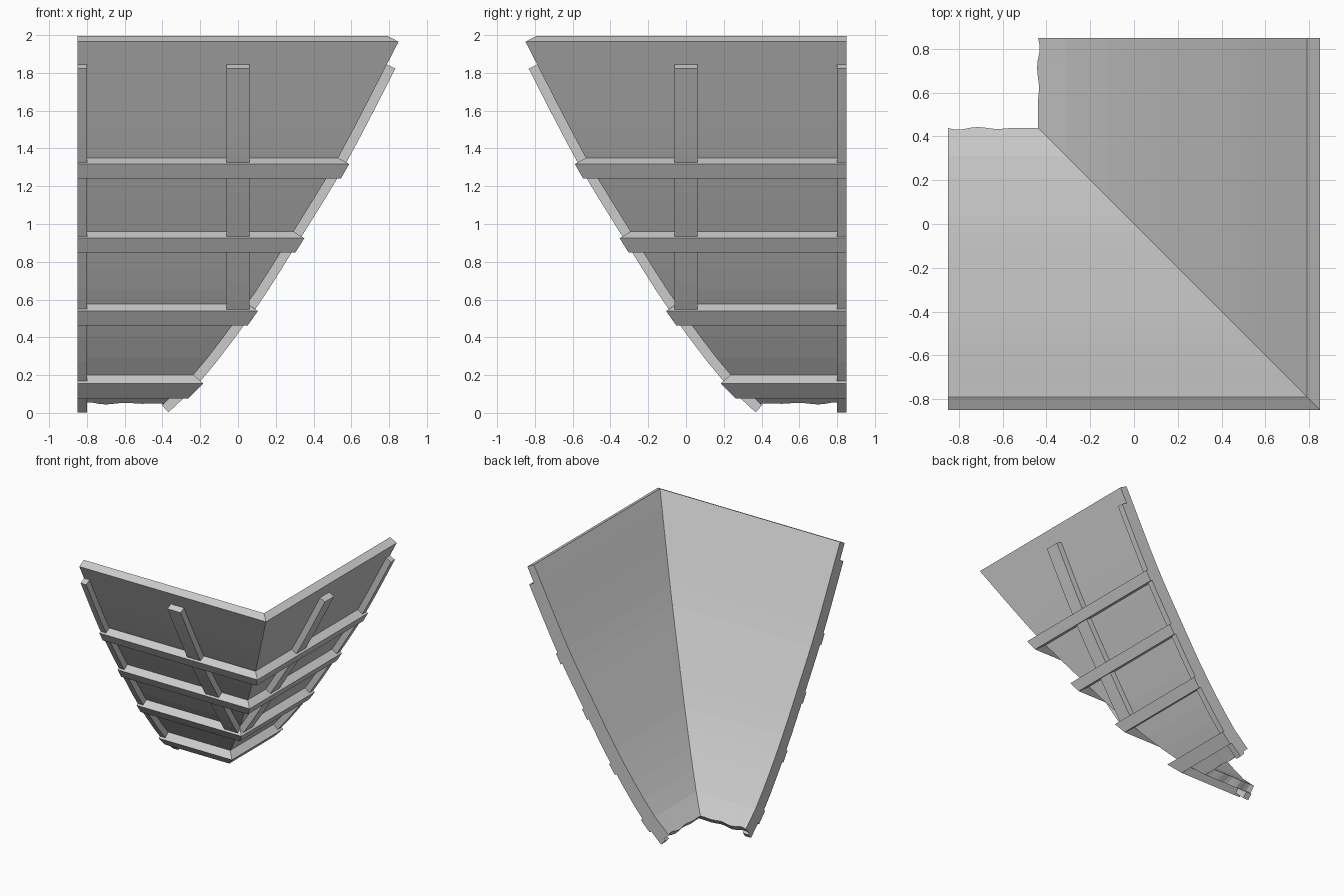
import bpy, bmesh, math
from mathutils import Vector

if "Cube" in bpy.data.objects:
    bpy.data.objects.remove(bpy.data.objects["Cube"])

grey = bpy.data.materials.new("plain grey")
grey.use_nodes = True
grey.diffuse_color = (0.6, 0.6, 0.6, 1)
grey.node_tree.nodes["Principled BSDF"].inputs["Base Color"].default_value = (0.6, 0.6, 0.6, 1)

END = 0.85
# Outer curve of the wall: (height, outward distance)
CURVE = [(0.0, -0.447), (0.042, -0.40), (0.2, -0.235), (0.577, 0.05),
         (0.96, 0.294), (1.35, 0.53), (1.965, 0.85)]


def tangent(i):
    a, b = CURVE[max(i - 1, 0)], CURVE[min(i + 1, len(CURVE) - 1)]
    return (b[1] - a[1]) / (b[0] - a[0])


def reach(z):
    """Smooth outward distance of the wall at height z."""
    i = max(k for k in range(len(CURVE) - 1) if k == 0 or CURVE[k][0] <= z)
    (z0, d0), (z1, d1) = CURVE[i], CURVE[i + 1]
    h = z1 - z0
    s = (z - z0) / h
    return (d0 * (1 + 2 * s) * (1 - s) ** 2 + d1 * s * s * (3 - 2 * s)
            + h * s * (1 - s) * (tangent(i) * (1 - s) - tangent(i + 1) * s))


def offset(z, depth):
    """Point at a perpendicular depth outside the wall curve."""
    slope = (reach(z + 0.01) - reach(z - 0.01)) / 0.02
    normal = Vector((1, -slope)).normalized()
    return Vector((reach(z), z)) + normal * depth


def strip(z0, z1, inner, outer, steps):
    """Closed cross-section that follows the curve between two heights."""
    zs = [z0 + (z1 - z0) * k / steps for k in range(steps + 1)]
    return [offset(z, outer) for z in zs] + [offset(z, inner) for z in reversed(zs)]


def loft(name, rings):
    """Join a row of matching cross-sections into a capped solid."""
    bm = bmesh.new()
    rows = [[bm.verts.new(p) for p in ring] for ring in rings]
    n = len(rows[0])
    for a, b in zip(rows, rows[1:]):
        for i in range(n):
            j = (i + 1) % n
            bm.faces.new((a[i], a[j], b[j], b[i]))
    half = n // 2
    for row in (rows[0], rows[-1]):
        for i in range(half - 1):
            bm.faces.new((row[i], row[i + 1], row[n - 2 - i], row[n - 1 - i]))
    bmesh.ops.recalc_face_normals(bm, faces=bm.faces)
    mesh = bpy.data.meshes.new(name)
    bm.to_mesh(mesh)
    bm.free()
    mesh.materials.append(grey)
    obj = bpy.data.objects.new(name, mesh)
    bpy.context.collection.objects.link(obj)
    return obj


def front(t, p):
    return Vector((t, -p.x, p.y))


def side(t, p):
    return Vector((p.x, -t, p.y))


# Mitred corner wall with a slightly worn bottom edge
STATIONS = 12


def wall_ring(place, f):
    ring = []
    worn = 0.008 * math.sin(f * 14) * (1 - f)
    for p in strip(0.05, 1.965, -0.068, 0, 16):
        q = p.copy()
        if p.y < 0.13 and p in wall_bottom:
            q += Vector((worn, worn))
        ring.append(place(-END + (q.x + END) * f, q))
    return ring


wall_bottom = [offset(0.05, 0), offset(0.05, -0.068)]
fractions = [k / STATIONS for k in range(STATIONS + 1)]
loft("corner_wall", [wall_ring(front, f) for f in fractions]
     + [wall_ring(side, f) for f in reversed(fractions[:-1])])

# Horizontal bands wrapping the corner
for number, top in enumerate((0.2, 0.577, 0.96, 1.35), 1):
    section = strip(top - 0.075, top, -0.01, 0.067, 1)
    loft(f"band_{number}", [[front(-END, p) for p in section],
                            [front(p.x, p) for p in section],
                            [side(-END, p) for p in section]])

# Upright ribs on both walls: half ribs at the ends, full ribs in the middle
for label, place in (("front", front), ("left", side)):
    for kind, t0, t1, low in (("end_rib", -END, -0.80, 0.04),
                              ("middle_rib", -0.06, 0.06, 0.53)):
        section = strip(low, 1.845, -0.005, 0.05, 14)
        loft(f"{label}_{kind}", [[place(t, p) for p in section] for t in (t0, t1)])
